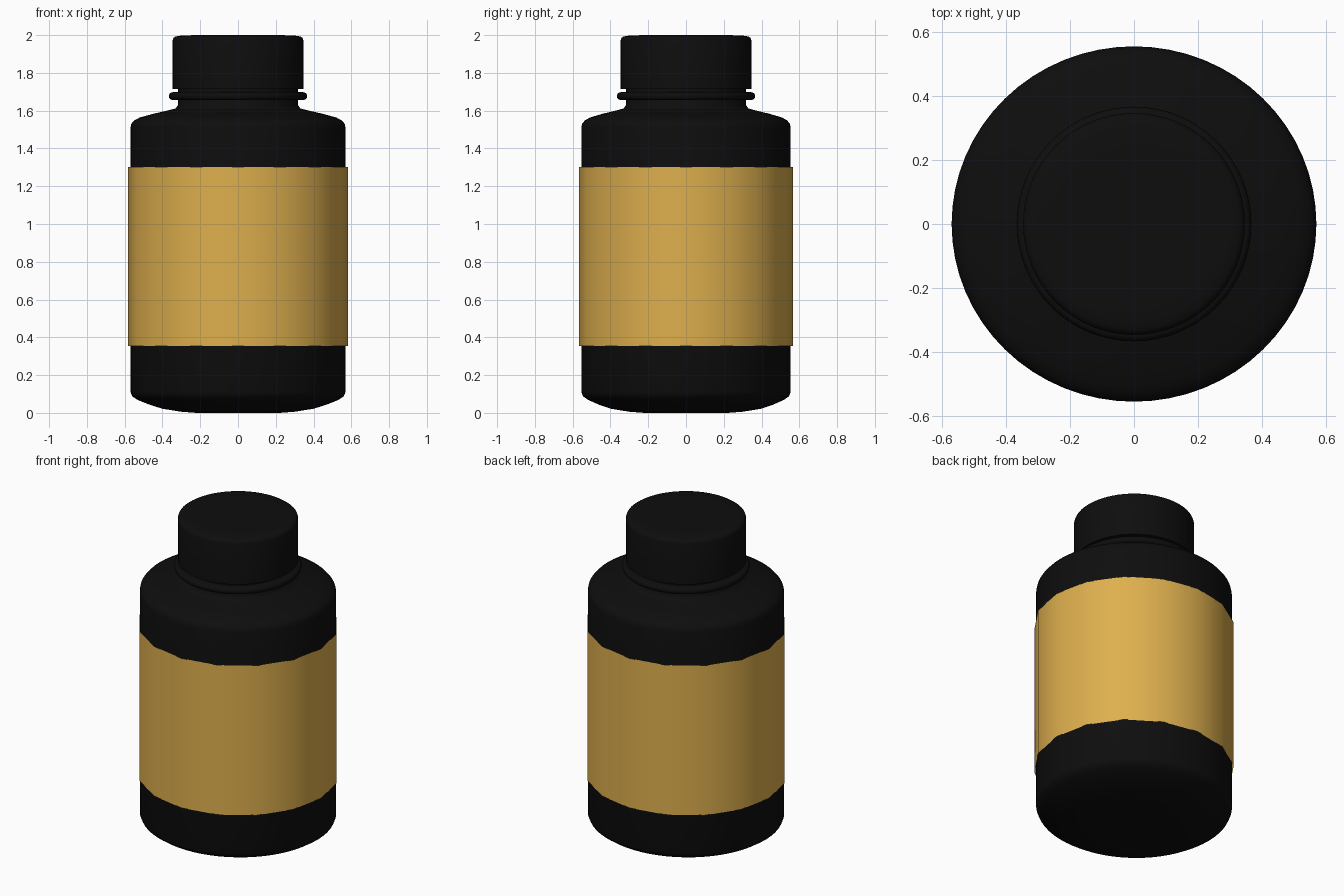
import bpy, math

if "Cube" in bpy.data.objects:
    bpy.data.objects.remove(bpy.data.objects["Cube"])


def material(name, rgb):
    m = bpy.data.materials.new(name)
    m.use_nodes = True
    m.diffuse_color = (*rgb, 1)
    m.node_tree.nodes["Principled BSDF"].inputs["Base Color"].default_value = (*rgb, 1)
    return m


black = material("matte black", (0.0042, 0.0042, 0.0042))
gold = material("gold label", (0.73, 0.43, 0.076))


def lathe(name, profile, mat, sides=64, depth=lambda r: 1.0, caps=True):
    """Revolve (radius, height) points; depth(r) squashes a ring along y."""
    verts, faces = [], []
    for r, z in profile:
        for i in range(sides):
            a = math.tau * i / sides
            verts.append((r * math.cos(a), r * math.sin(a) * depth(r), z))
    for k in range(len(profile) - 1):
        for i in range(sides):
            j = (i + 1) % sides
            lo, hi = k * sides, (k + 1) * sides
            faces.append((lo + i, lo + j, hi + j, hi + i))
    if caps:
        faces.append(tuple(reversed(range(sides))))
        faces.append(tuple(range(len(verts) - sides, len(verts))))
    mesh = bpy.data.meshes.new(name)
    mesh.from_pydata(verts, [], faces)
    mesh.materials.append(mat)
    obj = bpy.data.objects.new(name, mesh)
    bpy.context.collection.objects.link(obj)
    bpy.ops.object.select_all(action="DESELECT")
    obj.select_set(True)
    bpy.context.view_layer.objects.active = obj
    bpy.ops.object.shade_smooth_by_angle(angle=math.radians(40))
    return obj


OVAL = 0.974  # body is slightly shallower than wide


def body_depth(r):
    # Oval at the wall, blending to round at the neck
    t = min(max((r - 0.34) / 0.2, 0), 1)
    return 1 + (OVAL - 1) * t


# Body with rounded base, soft shoulder and neck
lathe("bottle_body", [
    (0.22, 0), (0.3, 0.006), (0.4, 0.022), (0.47, 0.044), (0.53, 0.068),
    (0.56, 0.088), (0.569, 0.11), (0.569, 1.51), (0.565, 1.53),
    (0.55, 1.548), (0.52, 1.564), (0.45, 1.583), (0.36, 1.604),
    (0.33, 1.612), (0.317, 1.63), (0.317, 1.74)], black, depth=body_depth)

# Collar ring around the neck
ring = [(0.345 + 0.021 * math.cos(a), 1.677 + 0.021 * math.sin(a))
        for a in (math.pi * (i / 8 - 0.5) for i in range(9))]
lathe("neck_ring", [(0.31, 1.656)] + ring + [(0.31, 1.698)], black)

# Screw cap with a small rounded top edge
lathe("cap", [(0.346, 1.715), (0.346, 1.972), (0.342, 1.985),
              (0.33, 1.993), (0.3, 1.998), (0.22, 2.0)], black)

# Faceted wrap label, a thin open sleeve
lathe("label", [(0.582, 0.355), (0.582, 1.303)], gold, sides=16,
      depth=lambda r: OVAL, caps=False)
